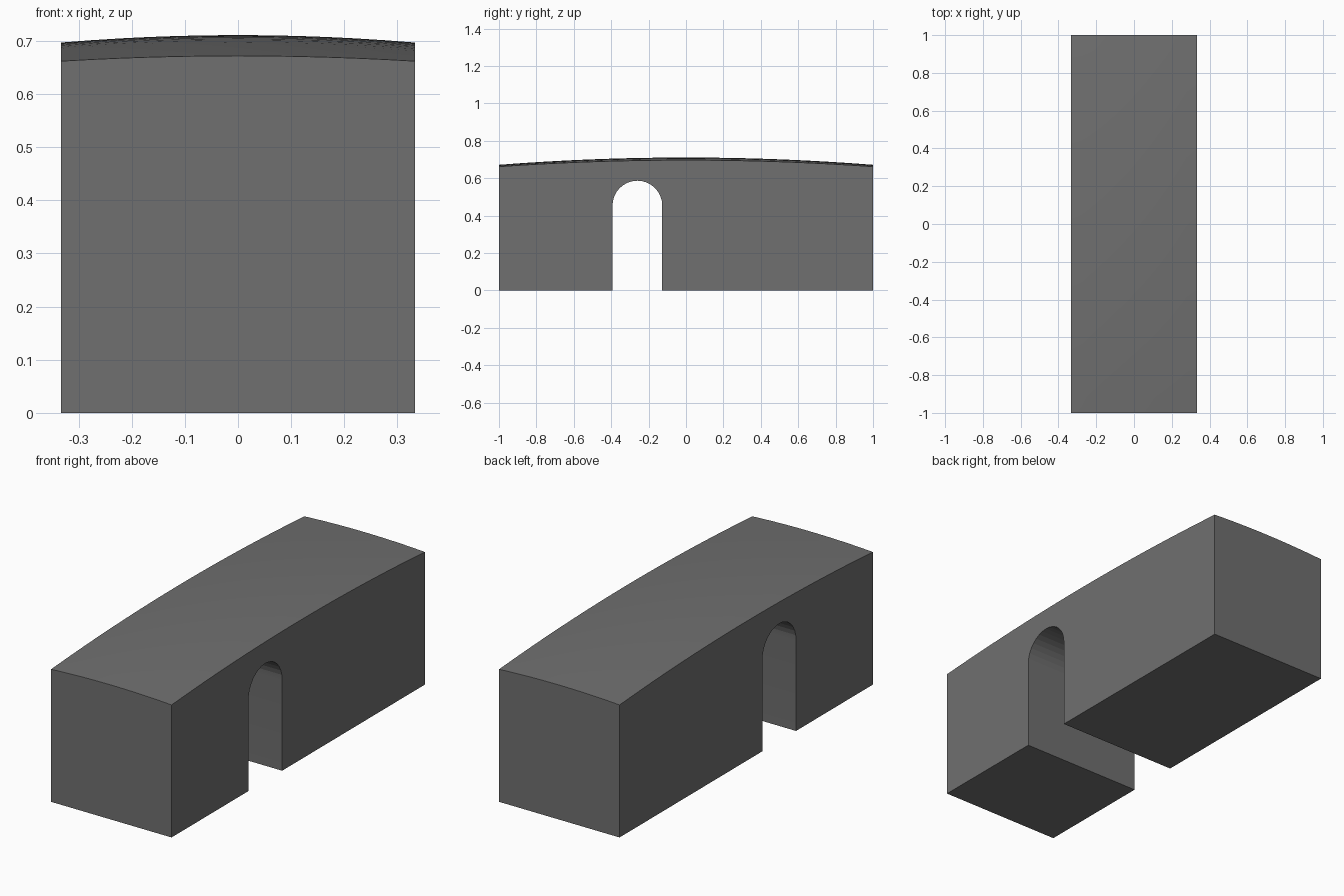
import bpy, bmesh, math

cube = bpy.data.objects.get("Cube")
if cube:
    bpy.data.objects.remove(cube, do_unlink=True)

HALF_W, HALF_L = 0.333, 1.0
ARCH_Y, ARCH_R, SPRING = -0.26, 0.133, 0.454

stone = bpy.data.materials.new("dark grey stone")
stone.use_nodes = True
grey = (0.16, 0.16, 0.16, 1)
stone.diffuse_color = grey
stone.node_tree.nodes["Principled BSDF"].inputs["Base Color"].default_value = grey


def make_object(name, bm):
    bmesh.ops.recalc_face_normals(bm, faces=bm.faces)
    mesh = bpy.data.meshes.new(name)
    bm.to_mesh(mesh)
    bm.free()
    mesh.materials.append(stone)
    obj = bpy.data.objects.new(name, mesh)
    bpy.context.collection.objects.link(obj)
    return obj


def crown(x, y):
    """Height of the gently domed top."""
    u, v = (x / HALF_W) ** 2, (y / HALF_L) ** 2
    return 0.711 - 0.014 * u - 0.039 * v + 0.004 * u * v


# Solid block: domed grid on top, its outline carried down to the ground
bm = bmesh.new()
bmesh.ops.create_grid(bm, x_segments=12, y_segments=24, size=1)
for v in bm.verts:
    x, y = v.co.x * HALF_W, v.co.y * HALF_L
    v.co = (x, y, crown(x, y))
rim = [e for e in bm.edges if e.is_boundary]
skirt = bmesh.ops.extrude_edge_only(bm, edges=rim)["geom"]
for v in skirt:
    if isinstance(v, bmesh.types.BMVert):
        v.co.z = 0
base = [e for e in skirt if isinstance(e, bmesh.types.BMEdge) and e.is_boundary]
bmesh.ops.contextual_create(bm, geom=base)
block = make_object("tunnel_block", bm)

# Round-headed passage through the block
bm = bmesh.new()
steps = 16
outline = [(ARCH_Y - ARCH_R, -0.1), (ARCH_Y + ARCH_R, -0.1)]
for i in range(steps + 1):
    a = math.pi * i / steps
    outline.append((ARCH_Y + ARCH_R * math.cos(a), SPRING + ARCH_R * math.sin(a)))
face = bm.faces.new([bm.verts.new((-0.5, y, z)) for y, z in outline])
side = bmesh.ops.extrude_face_region(bm, geom=[face])["geom"]
bmesh.ops.translate(bm, vec=(1, 0, 0),
                    verts=[v for v in side if isinstance(v, bmesh.types.BMVert)])
cutter = make_object("archway_cutter", bm)
cutter.hide_render = True
cutter.display_type = 'WIRE'

# Cut the passage, then remove the helper
cut = block.modifiers.new("archway", 'BOOLEAN')
cut.operation = 'DIFFERENCE'
cut.solver = 'EXACT'
cut.object = cutter
bpy.context.view_layer.objects.active = block
block.select_set(True)
bpy.ops.object.modifier_apply(modifier=cut.name)
bpy.data.objects.remove(cutter, do_unlink=True)
bpy.ops.object.shade_smooth_by_angle(angle=math.radians(8))
